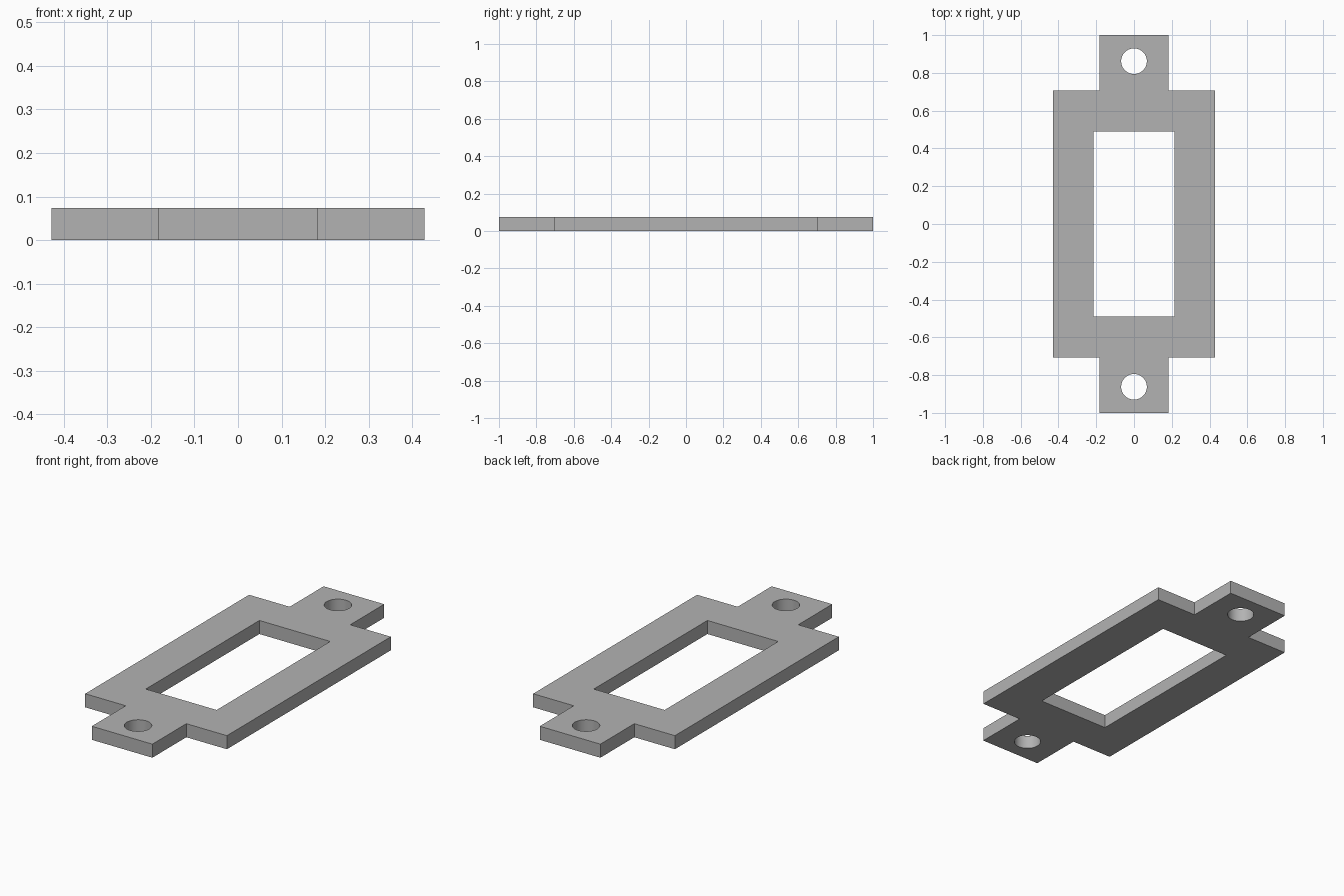
import bpy
import bmesh
from math import cos, sin, tau, radians

cube = bpy.data.objects.get("Cube")
if cube:
    bpy.data.objects.remove(cube, do_unlink=True)

THICK = 0.074
BODY_X, BODY_Y = 0.428, 0.707
TAB_X, TAB_Y = 0.183, 1.0
WINDOW_X, WINDOW_Y = 0.214, 0.49
HOLE_Y, HOLE_R, HOLE_SIDES = 0.862, 0.068, 48

grey = bpy.data.materials.new("plain grey")
grey.use_nodes = True
colour = (0.45, 0.45, 0.45, 1)
grey.diffuse_color = colour
grey.node_tree.nodes["Principled BSDF"].inputs["Base Color"].default_value = colour


def add_loop(curve, points):
    """Closed straight-edged outline in the plate's plane."""
    spline = curve.splines.new("POLY")
    spline.points.add(len(points) - 1)
    for p, (x, y) in zip(spline.points, points):
        p.co = (x, y, 0, 1)
    spline.use_cyclic_u = True


def circle(cy):
    return [(HOLE_R * cos(tau * i / HOLE_SIDES), cy + HOLE_R * sin(tau * i / HOLE_SIDES))
            for i in range(HOLE_SIDES)]


# Outline: one quarter, mirrored round the centre
quarter = [(BODY_X, BODY_Y), (TAB_X, BODY_Y), (TAB_X, TAB_Y)]
right_half = [(x, -y) for x, y in reversed(quarter)] + quarter
outline = right_half + [(-x, -y) for x, y in right_half]
window = [(sx * WINDOW_X, sy * WINDOW_Y) for sx, sy in ((1, 1), (-1, 1), (-1, -1), (1, -1))]

# Filled profile with window and screw holes
profile = bpy.data.curves.new("plate_profile", "CURVE")
profile.dimensions = "2D"
profile.fill_mode = "BOTH"
profile.extrude = THICK / 2
for loop in (outline, window, circle(HOLE_Y), circle(-HOLE_Y)):
    add_loop(profile, loop)
helper = bpy.data.objects.new("plate_profile", profile)
bpy.context.collection.objects.link(helper)

# Convert to a welded solid plate standing on the floor
bpy.context.view_layer.update()
evaluated = helper.evaluated_get(bpy.context.evaluated_depsgraph_get())
mesh = bpy.data.meshes.new_from_object(evaluated)
bpy.data.objects.remove(helper, do_unlink=True)
mesh.name = "mounting_plate"
bm = bmesh.new()
bm.from_mesh(mesh)
bmesh.ops.remove_doubles(bm, verts=bm.verts, dist=0.0001)
bmesh.ops.translate(bm, verts=bm.verts, vec=(0, 0, THICK / 2))
bmesh.ops.dissolve_limit(bm, angle_limit=radians(0.5), verts=bm.verts, edges=bm.edges)
bmesh.ops.recalc_face_normals(bm, faces=bm.faces)
bm.to_mesh(mesh)
bm.free()
mesh.materials.clear()
mesh.materials.append(grey)

plate = bpy.data.objects.new("mounting_plate", mesh)
bpy.context.collection.objects.link(plate)
bpy.ops.object.select_all(action="DESELECT")
plate.select_set(True)
bpy.context.view_layer.objects.active = plate
bpy.ops.object.shade_smooth_by_angle(angle=radians(30))
